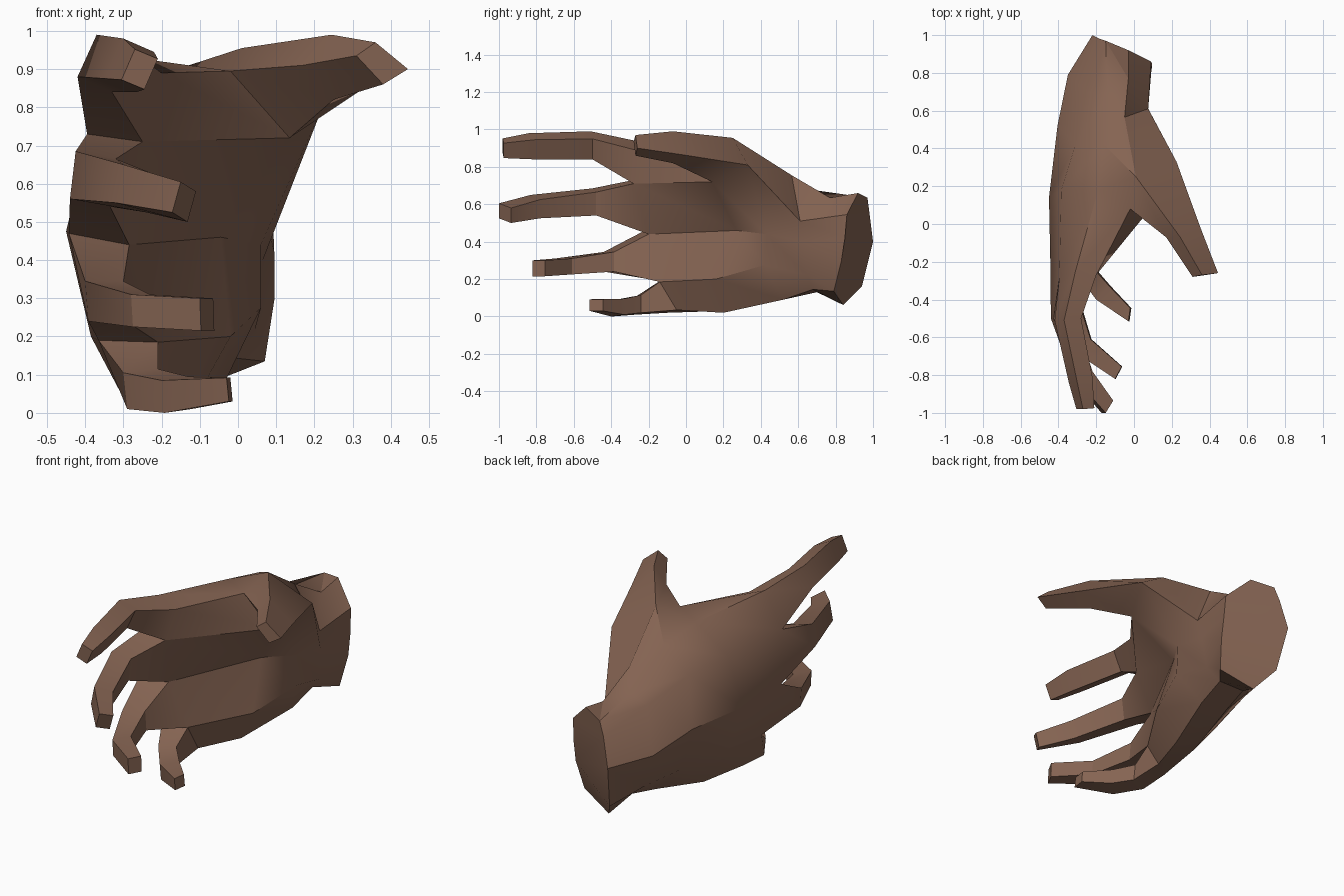
import bpy, bmesh, math

if "Cube" in bpy.data.objects:
    bpy.data.objects.remove(bpy.data.objects["Cube"])

skin = bpy.data.materials.new("brown skin")
skin.diffuse_color = (0.235, 0.127, 0.085, 1)
skin.use_nodes = True
skin.node_tree.nodes["Principled BSDF"].inputs["Base Color"].default_value = skin.diffuse_color

bm = bmesh.new()


def loop(points):
    return [bm.verts.new(p) for p in points]


def bridge(a, b, skip=()):
    """Join two loops of equal length with quads."""
    n = len(a)
    for j in range(n):
        if j not in skip:
            k = (j + 1) % n
            bm.faces.new((a[j], a[k], b[k], b[j]))


def section(outer, inner, top, bottom, slope=0.0, lean=0.0):
    """Finger cross-section: top of back and palm edges, height range, tilt."""
    (ox, oy), (ix, iy) = outer, inner
    return loop([(ox, oy, top), (ox - lean, oy, bottom),
                 (ix - lean, iy, bottom - slope), (ix, iy, top - slope)])


def extend(root, sections):
    """Grow a closed digit out of a four-sided opening."""
    for s in sections:
        bridge(root, s)
        root = s
    bm.faces.new(root)


# Palm loops: five points down the palm side, five up the back of the hand
roots = loop([
    (-.20, -.27, .89), (-.25, -.28, .71), (-.285, -.20, .44), (-.21, -.14, .185), (-.21, -.05, .035),
    (-.29, -.10, .02), (-.365, -.14, .19), (-.443, -.20, .47), (-.395, -.28, .73), (-.31, -.25, .935)])
mid_palm = loop([
    (-.02, .08, .895), (.135, .14, .72), (-.045, .27, .46), (-.02, .16, .20), (-.12, .20, .02),
    (-.25, .20, .03), (-.385, .20, .20), (-.45, .14, .475), (-.385, .18, .75), (-.19, .18, .89)])
heel = loop([
    (.01, .25, .955), (.225, .33, .81), (.06, .43, .44), (.06, .42, .275), (-.03, .52, .09),
    (-.19, .53, .10), (-.33, .51, .24), (-.405, .52, .485), (-.31, .42, .72), (-.16, .42, .845)])
wrist = loop([
    (-.05, .565, .755), (.075, .61, .51), (.065, .63, .40), (.045, .65, .22), (-.02, .68, .145),
    (-.16, .70, .13), (-.27, .75, .22), (-.35, .79, .425), (-.25, .70, .645), (-.14, .69, .675)])
wrist_end = loop([
    (-.03, .92, .66), (.09, .86, .545), (.095, .85, .42), (.095, .83, .295), (.07, .79, .135),
    (-.115, .84, .062), (-.19, .94, .16), (-.22, 1.0, .40), (-.18, .98, .56), (-.15, .97, .635)])
bridge(roots, mid_palm)
bridge(mid_palm, heel, skip=(0,))      # opening left for the thumb
bridge(heel, wrist)
bridge(wrist, wrist_end, skip=(0, 9))

# Small hollow on top of the wrist
hollow = bm.verts.new((-.03, .77, .635))
for ring in ((wrist[0], wrist[1], hollow), (wrist[1], wrist_end[1], hollow),
             (wrist_end[1], wrist_end[0], hollow), (wrist_end[0], wrist_end[9], hollow),
             (wrist_end[9], wrist[9], hollow), (wrist[9], wrist[0], hollow)):
    bm.faces.new(ring)

# Cut end of the wrist in three facets meeting at the palm edge
for ids in ((0, 1, 2, 3, 7, 8, 9), (3, 6, 7), (3, 4, 5, 6)):
    bm.faces.new([wrist_end[i] for i in ids])

# Fingers, index to little: knuckle, bend, tip
fingers = [
    [((-.37, -.51), (-.28, -.50), .99, .88, .04, .05),
     ((-.30, -.84), (-.22, -.81), .98, .875, .035, .045),
     ((-.27, -.98), (-.21, -.975), .952, .872, .025, .035)],
    [((-.425, -.50), (-.32, -.48), .685, .56, .02, .015),
     ((-.30, -.83), (-.22, -.78), .65, .55, .025, .02),
     ((-.15, -1.0), (-.11, -.935), .605, .525, .025, .022)],
    [((-.40, -.44), (-.30, -.385), .345, .24, 0, -.008),
     ((-.28, -.70), (-.23, -.61), .31, .225, 0, -.005),
     ((-.10, -.82), (-.065, -.755), .30, .215, 0, -.003)],
    [((-.30, -.27), (-.21, -.24), .105, .01, -.01, -.01),
     ((-.20, -.40), (-.13, -.33), .085, 0, -.01, -.008),
     ((-.03, -.515), (-.02, -.445), .092, .03, 0, -.006)],
]
for i, parts in enumerate(fingers):
    opening = [roots[9 - i], roots[8 - i], roots[i + 1], roots[i]]
    extend(opening, [section(*p) for p in parts])

# Thumb: middle joint and tip, ordered inner, bottom, outer, top
extend([mid_palm[0], mid_palm[1], heel[1], heel[0]], [
    loop([(.17, -.07, .91), (.25, -.07, .82), (.352, -.02, .865), (.245, -.07, .99)]),
    loop([(.31, -.28, .935), (.38, -.27, .86), (.445, -.26, .90), (.36, -.27, .97)])])

bmesh.ops.recalc_face_normals(bm, faces=bm.faces[:])
mesh = bpy.data.meshes.new("hand")
bm.to_mesh(mesh)
bm.free()
mesh.materials.append(skin)
hand = bpy.data.objects.new("hand", mesh)
bpy.context.collection.objects.link(hand)
bpy.context.view_layer.objects.active = hand
hand.select_set(True)
bpy.ops.object.shade_smooth_by_angle(angle=math.radians(30))
